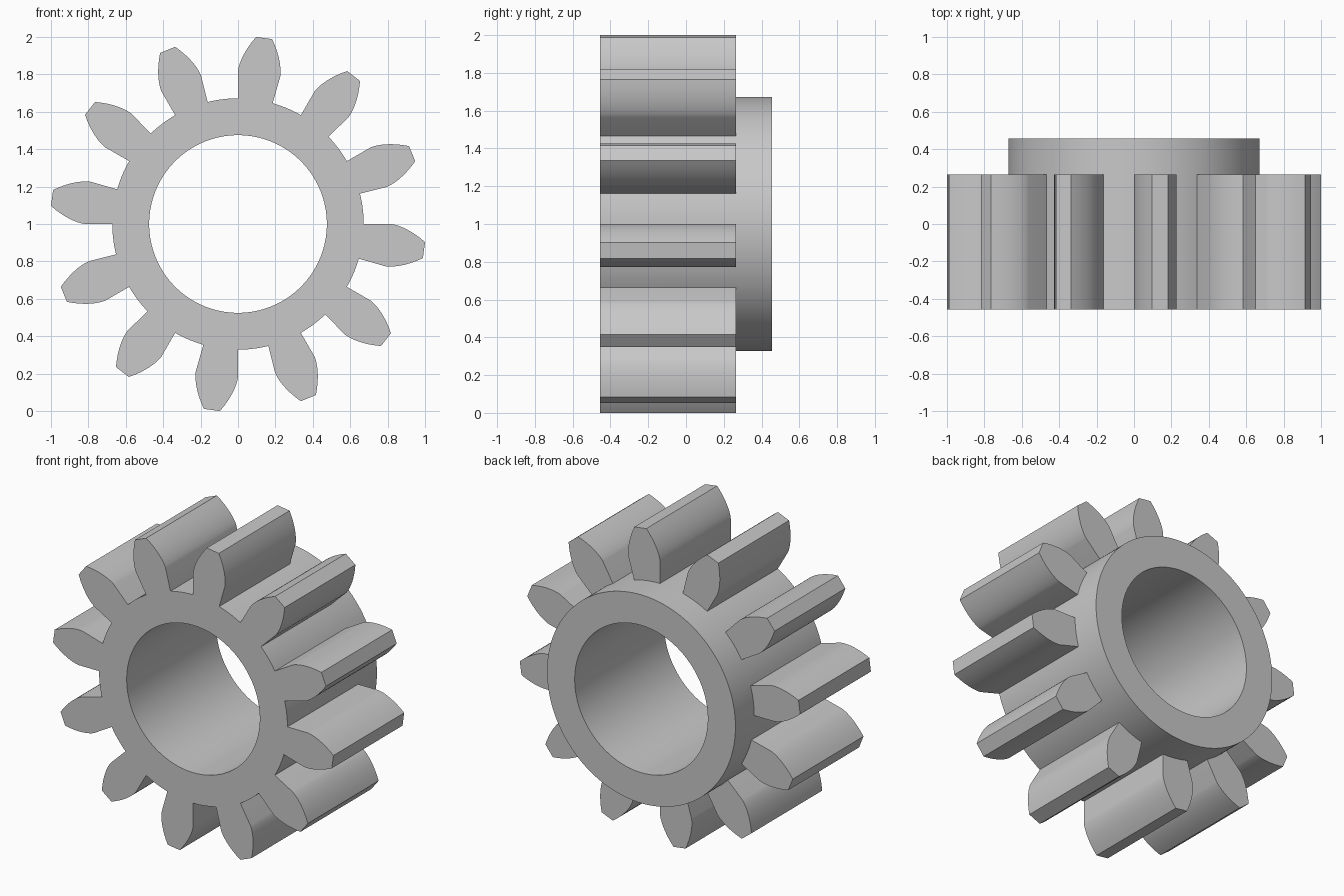
import bpy, bmesh, math

cube = bpy.data.objects.get("Cube")
if cube:
    bpy.data.objects.remove(cube, do_unlink=True)

# Main dimensions
TEETH, STEPS = 12, 180
BORE, ROOT, BASE, TIP = 0.475, 0.672, 0.815, 1.005
FRONT, SHOULDER, BACK = -0.456, 0.265, 0.456
PITCH = STEPS // TEETH          # ring steps per tooth
SPAN = 8                        # ring steps under one tooth
STEP = math.tau / STEPS

bm = bmesh.new()


def point(radius, angle, y):
    """Vertex at a clockwise angle from straight up."""
    return bm.verts.new((radius * math.sin(angle), y, 1 + radius * math.cos(angle)))


def ring(radius, y):
    return [point(radius, i * STEP, y) for i in range(STEPS)]


def bridge(a, b, skip=lambda i: False):
    for i in range(STEPS):
        if not skip(i):
            j = (i + 1) % STEPS
            bm.faces.new((a[i], a[j], b[j], b[i]))


def flank(samples=10):
    """Radial lower flank, then an involute up to the tip: (radius, angle)."""
    points = [(BASE, 0.0)]
    for i in range(1, samples + 1):
        radius = BASE + (TIP - BASE) * (i / samples) ** 1.5
        pressure = math.acos(BASE / radius)
        points.append((radius, math.tan(pressure) - pressure))
    return points


# Hollow body: bore, end faces, hub wall and the root lands between teeth
bore_front, bore_back = ring(BORE, FRONT), ring(BORE, BACK)
root_front, root_mid, root_back = (ring(ROOT, y) for y in (FRONT, SHOULDER, BACK))
bridge(bore_front, bore_back)
bridge(bore_front, root_front)
bridge(bore_back, root_back)
bridge(root_mid, root_back)
bridge(root_front, root_mid, skip=lambda i: i % PITCH < SPAN)

# Teeth: side walls and two end caps each
side = flank()
width = SPAN * STEP
outline = side + [(r, width - a) for r, a in reversed(side)]
for tooth in range(TEETH):
    first = tooth * PITCH
    loops = []
    for root, y in ((root_front, FRONT), (root_mid, SHOULDER)):
        edge = [point(r, first * STEP + a, y) for r, a in outline]
        loop = [root[first]] + edge + [root[first + SPAN]]
        loops.append(loop)
        bm.faces.new(loop + [root[first + i] for i in range(SPAN - 1, 0, -1)])
    a, b = loops
    for i in range(len(a) - 1):
        bm.faces.new((a[i], a[i + 1], b[i + 1], b[i]))

bmesh.ops.recalc_face_normals(bm, faces=bm.faces[:])
mesh = bpy.data.meshes.new("pinion_gear")
bm.to_mesh(mesh)
bm.free()

# Plain grey metal
grey = bpy.data.materials.new("grey")
grey.use_nodes = True
colour = (0.58, 0.58, 0.58, 1)
grey.diffuse_color = colour
grey.node_tree.nodes["Principled BSDF"].inputs["Base Color"].default_value = colour
mesh.materials.append(grey)

gear = bpy.data.objects.new("pinion_gear", mesh)
bpy.context.collection.objects.link(gear)
bpy.ops.object.select_all(action="DESELECT")
gear.select_set(True)
bpy.context.view_layer.objects.active = gear
bpy.ops.object.shade_smooth_by_angle(angle=math.radians(25))
